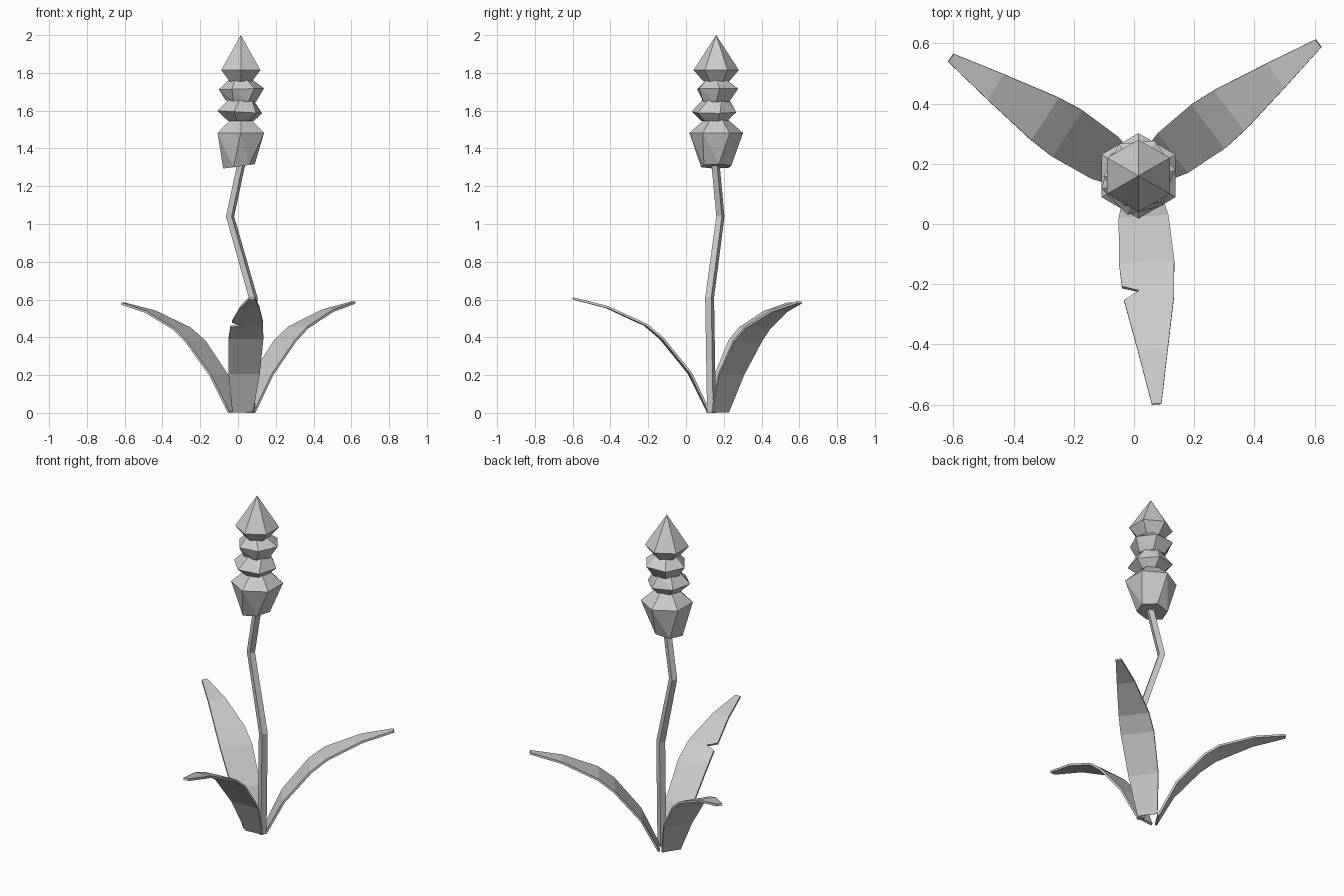
import bpy
import bmesh
from math import sin, cos, radians
from mathutils import Vector

cube = bpy.data.objects.get("Cube")
if cube:
    bpy.data.objects.remove(cube)

grey = bpy.data.materials.new("plain grey")
grey.use_nodes = True
grey.diffuse_color = (0.6, 0.6, 0.6, 1)
grey.node_tree.nodes["Principled BSDF"].inputs["Base Color"].default_value = (0.6, 0.6, 0.6, 1)


def finish(name, bm):
    bmesh.ops.recalc_face_normals(bm, faces=bm.faces)
    mesh = bpy.data.meshes.new(name)
    bm.to_mesh(mesh)
    bm.free()
    mesh.materials.append(grey)
    obj = bpy.data.objects.new(name, mesh)
    bpy.context.collection.objects.link(obj)
    return obj


def loft(name, sides, rings):
    """Skin rings given as (x, y, z, radius, twist in degrees, sideways tilt)."""
    bm = bmesh.new()
    loops = []
    for x, y, z, r, twist, tilt in rings:
        loop = []
        for i in range(sides):
            a = radians(twist + 360 * i / sides)
            loop.append(bm.verts.new((x + r * cos(a), y + r * sin(a), z + tilt * r * cos(a))))
        loops.append(loop)
    for low, high in zip(loops, loops[1:]):
        for i in range(sides):
            j = (i + 1) % sides
            bm.faces.new((low[i], low[j], high[j], high[i]))
    bm.faces.new(loops[0][::-1])
    bm.faces.new(loops[-1])
    bmesh.ops.remove_doubles(bm, verts=bm.verts, dist=0.0005)
    bmesh.ops.triangulate(bm, faces=[f for f in bm.faces if len(f.verts) == 4])
    return finish(name, bm)


# Stem: a bent square rod
loft("stem", 4, [
    (0.065, 0.135, 0, 0.025, 20, 0),
    (0.08, 0.125, 0.61, 0.025, 20, 0),
    (-0.042, 0.182, 1.04, 0.023, 20, 0),
    (0.02, 0.155, 1.33, 0.023, 20, 0),
])

# Flower head: stacked faceted buds
CX, CY = 0.015, 0.16
loft("lower_bud", 6, [
    (0.005, CY, 1.305, 0.085, 10, 0.14),
    (CX, CY, 1.482, 0.142, 30, 0),
    (CX, CY, 1.555, 0.06, 30, 0),
])
loft("middle_bud", 6, [
    (CX, CY - 0.01, 1.545, 0.07, 15, 0),
    (CX - 0.005, CY - 0.012, 1.593, 0.122, 15, -0.06),
    (CX, CY, 1.66, 0.07, 25, 0),
])
loft("upper_bud", 6, [
    (CX, CY, 1.65, 0.08, 0, -0.05),
    (CX + 0.003, CY + 0.008, 1.715, 0.12, 5, 0.03),
    (CX, CY, 1.765, 0.06, 0, 0),
])
loft("tip_bud", 6, [
    (CX, CY, 1.755, 0.068, 30, 0),
    (CX, CY, 1.815, 0.12, 30, 0),
    (CX, CY, 2.0, 0.0001, 30, 0),
])

# Leaf cross-sections: distance out, height, half width on each side
LEAF = [
    (0, 0.004, 0.055, 0.055),
    (0.10, 0.21, 0.083, 0.083),
    (0.25, 0.395, 0.092, 0.092),
    (0.34, 0.468, 0.084, 0.084),
    (0.54, 0.56, 0.05, 0.05),
    (0.72, 0.606, 0.016, 0.016),
]
# A torn notch on one edge replaces the fourth section
NOTCH = [
    (0.325, 0.458, 0.088, 0.085),
    (0.342, 0.469, 0.032, 0.084),
    (0.37, 0.482, 0.084, 0.082),
]


def leaf(name, base, angle, reach, rise, sections):
    a = radians(angle)
    out = Vector((cos(a), sin(a), 0))
    side = Vector((out.y, -out.x, 0))
    up = Vector((0, 0, 1))
    bm = bmesh.new()
    pairs = []
    for s, z, left, right in sections:
        mid = Vector((*base, 0)) + out * s * reach + up * z * rise
        pairs.append([bm.verts.new(mid + side * left), bm.verts.new(mid - side * right)])
    for p, q in zip(pairs, pairs[1:]):
        bm.faces.new((p[0], p[1], q[1], q[0]))
    obj = finish(name, bm)
    mod = obj.modifiers.new("thickness", "SOLIDIFY")
    mod.thickness = 0.012
    mod.offset = 0


leaf("front_leaf", (0.025, 0.12), -86, 1.0, 1.0, LEAF[:3] + NOTCH + LEAF[4:])
leaf("left_leaf", (0.055, 0.18), 37, 0.97, 0.965, LEAF)
leaf("right_leaf", (-0.02, 0.17), 147, 0.975, 0.955, LEAF)
